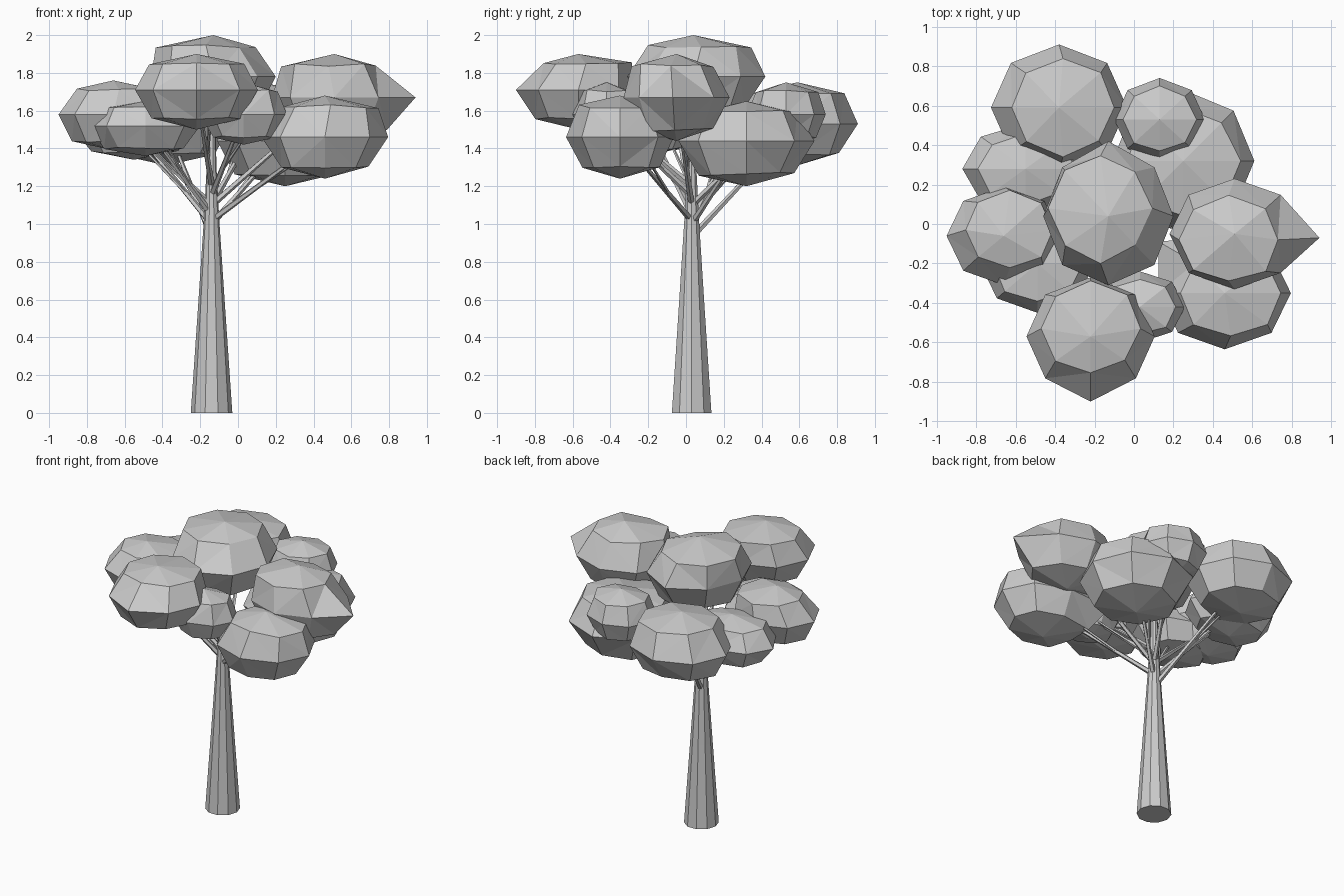
import bpy
import bmesh
import random
from math import pi, sin, cos
from mathutils import Vector

cube = bpy.data.objects.get("Cube")
if cube:
    bpy.data.objects.remove(cube, do_unlink=True)

random.seed(4)
grey = bpy.data.materials.new("plain_grey")
grey.use_nodes = True
grey.diffuse_color = (0.6, 0.6, 0.6, 1)
grey.node_tree.nodes["Principled BSDF"].inputs["Base Color"].default_value = grey.diffuse_color


def finish(name, bm):
    bmesh.ops.recalc_face_normals(bm, faces=bm.faces)
    mesh = bpy.data.meshes.new(name)
    bm.to_mesh(mesh)
    bm.free()
    mesh.materials.append(grey)
    obj = bpy.data.objects.new(name, mesh)
    bpy.context.collection.objects.link(obj)
    return obj


def limb(name, path, sides):
    """Tapered round limb through (point, radius) stations, closed at both ends."""
    bm = bmesh.new()
    axis = (path[-1][0] - path[0][0]).normalized()
    turn = Vector((0, 0, 1)).rotation_difference(axis)
    rings = []
    for point, radius in path:
        angles = [2 * pi * i / sides for i in range(sides)]
        rings.append([bm.verts.new(point + turn @ Vector((radius * cos(a), radius * sin(a), 0)))
                      for a in angles])
    for low, high in zip(rings, rings[1:]):
        for i in range(sides):
            j = (i + 1) % sides
            bm.faces.new((low[i], low[j], high[j], high[i]))
    bm.faces.new(rings[0])
    bm.faces.new(rings[-1])
    return finish(name, bm)


def clump(name, centre, size, bottom, top, tip, lean):
    """Coarse eight-sided leaf ball, with the equator at the centre height."""
    bm = bmesh.new()
    bmesh.ops.create_uvsphere(bm, u_segments=8, v_segments=4, radius=1)
    cx, cy, cz = centre
    tip = Vector(tip)
    for v in bm.verts:
        x, y, z = v.co
        flat = Vector((x, y))
        shift = Vector((0, 0))
        # Draw one equator corner out, and the corner below it half as far
        if (z < 0.1 and flat.length > 0.1 and tip.length
                and flat.normalized().dot(tip.normalized()) > 0.93):
            shift += tip * (1 if z > -0.1 else 0.5)
        if 0.1 < abs(z) < 0.9:          # uneven shoulders, fuller above
            full = (1.1 if z > 0 else 1.02) + random.uniform(-0.05, 0.05)
            x, y, z = x * full, y * full, z * random.uniform(0.98, 1.1)
            if z > 0:
                shift += Vector(lean)
        height = (top - cz) if z > 0 else (cz - bottom)
        v.co = (cx + x * size[0] + shift.x, cy + y * size[1] + shift.y, cz + z * height)
    # Split the uneven quads into flat facets
    bmesh.ops.triangulate(bm, faces=bm.faces)
    return finish(name, bm)


# Trunk
tx, ty = -0.14, 0.03
stations = [(0, 0.11), (0.57, 0.071), (1.02, 0.041), (1.3, 0.026), (1.7, 0.018)]
limb("trunk", [(Vector((tx, ty, z)), r) for z, r in stations], 10)

# Leaf clumps: name, centre, half widths, bottom, top, pulled tip,
# lean of the upper shoulder, branch start
none = (0, 0)
clumps = [
    ("crown", (-0.13, 0.04, 1.78), (0.33, 0.35), 1.54, 2.0, (0, 0.03), (-0.04, 0.04), None),
    ("front_high", (-0.22, -0.57, 1.71), (0.325, 0.3), 1.5, 1.9, (0, -0.03), (0, 0.04), 1.2),
    ("left_high", (0.51, -0.05, 1.67), (0.33, 0.28), 1.44, 1.9, (0.1, -0.02), (-0.03, -0.03), 1.1),
    ("front_left_low", (0.46, -0.35, 1.46), (0.335, 0.285), 1.24, 1.68, (-0.1, 0.06), (0.03, 0), 1.02),
    ("back_left_low", (0.25, 0.32, 1.44), (0.36, 0.36), 1.2, 1.65, none, none, 1.0),
    ("back_left_high", (0.13, 0.53, 1.58), (0.23, 0.21), 1.42, 1.75, none, none, 1.1),
    ("back_right", (-0.38, 0.59, 1.53), (0.345, 0.32), 1.31, 1.75, none, (0.02, 0), 0.93),
    ("right_high", (-0.66, -0.06, 1.58), (0.29, 0.25), 1.39, 1.76, none, (0.03, 0.03), 1.1),
    ("right_back_low", (-0.55, 0.28, 1.5), (0.32, 0.23), 1.34, 1.66, none, none, 1.0),
    ("front_right_low", (-0.49, -0.2, 1.52), (0.29, 0.25), 1.36, 1.65, none, none, 1.05),
    ("front_small", (0.03, -0.42, 1.58), (0.23, 0.18), 1.42, 1.75, none, none, 1.15),
]
for name, centre, size, bottom, top, tip, lean, start in clumps:
    clump(name + "_leaves", centre, size, bottom, top, tip, lean)
    if start:
        # Thin branch from the trunk into the clump, with a side twig
        a, b = Vector((tx, ty, start)), Vector(centre)
        limb(name + "_branch", [(a, 0.018), (b, 0.008)], 5)
        side = Vector((a.y - b.y, b.x - a.x, 0)).normalized() * 0.09
        limb(name + "_twig", [(a.lerp(b, 0.3), 0.01), (b + side, 0.006)], 5)
